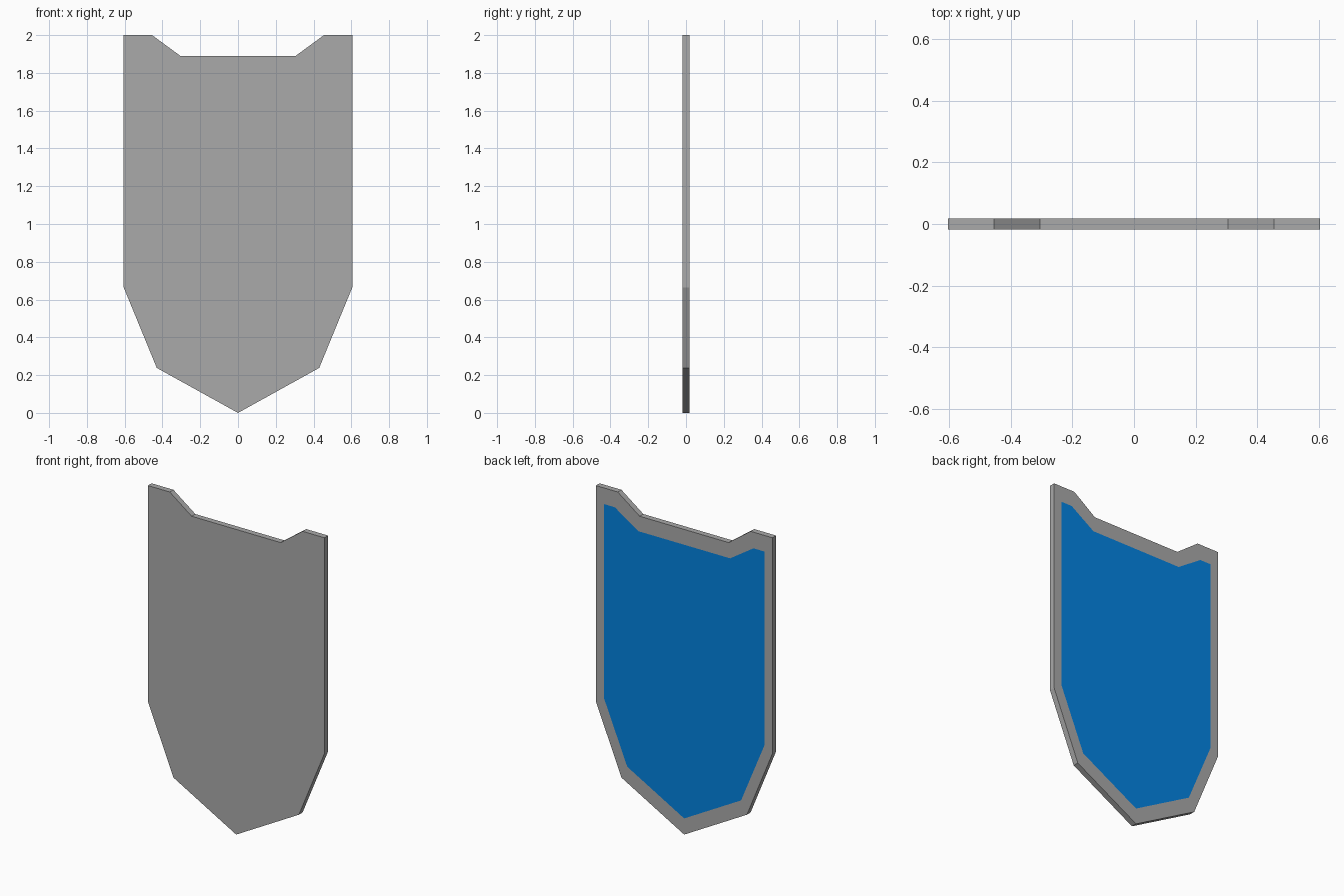
import bpy, bmesh

if "Cube" in bpy.data.objects:
    bpy.data.objects.remove(bpy.data.objects["Cube"])

HALF_DEPTH = 0.018


def material(name, rgb):
    m = bpy.data.materials.new(name)
    m.diffuse_color = (*rgb, 1.0)
    m.use_nodes = True
    m.node_tree.nodes["Principled BSDF"].inputs["Base Color"].default_value = m.diffuse_color
    return m


bm = bmesh.new()


def mirrored(tip_z, half):
    """Full outline from the bottom point and the right half."""
    return [(0.0, tip_z)] + half + [(-x, z) for x, z in reversed(half)]


def ring(outline, y):
    return [bm.verts.new((x, y, z)) for x, z in outline]


# Shield outline and the inset outline of the painted field
plate = mirrored(0.0, [(0.43, 0.238), (0.605, 0.664), (0.605, 2.0),
                       (0.455, 2.0), (0.305, 1.89)])
inset = mirrored(0.10, [(0.39, 0.316), (0.55, 0.70), (0.55, 1.90),
                        (0.475, 1.90), (0.315, 1.795)])
front = ring(plate, -HALF_DEPTH)
back = ring(plate, HALF_DEPTH)
field = ring(inset, HALF_DEPTH)

# Plain front, rim edge and flat border round the back
bm.faces.new(front)
n = len(plate)
for a, b in ((front, back), (back, field)):
    for i in range(n):
        j = (i + 1) % n
        bm.faces.new((a[i], a[j], b[j], b[i]))

# Painted field on the back
bm.faces.new(field).material_index = 1
bmesh.ops.recalc_face_normals(bm, faces=bm.faces)

mesh = bpy.data.meshes.new("shield_plate")
bm.to_mesh(mesh)
bm.free()
mesh.materials.append(material("grey metal", (0.40, 0.40, 0.40)))
mesh.materials.append(material("blue field", (0.001, 0.227, 0.75)))
shield = bpy.data.objects.new("shield_plate", mesh)
bpy.context.collection.objects.link(shield)
